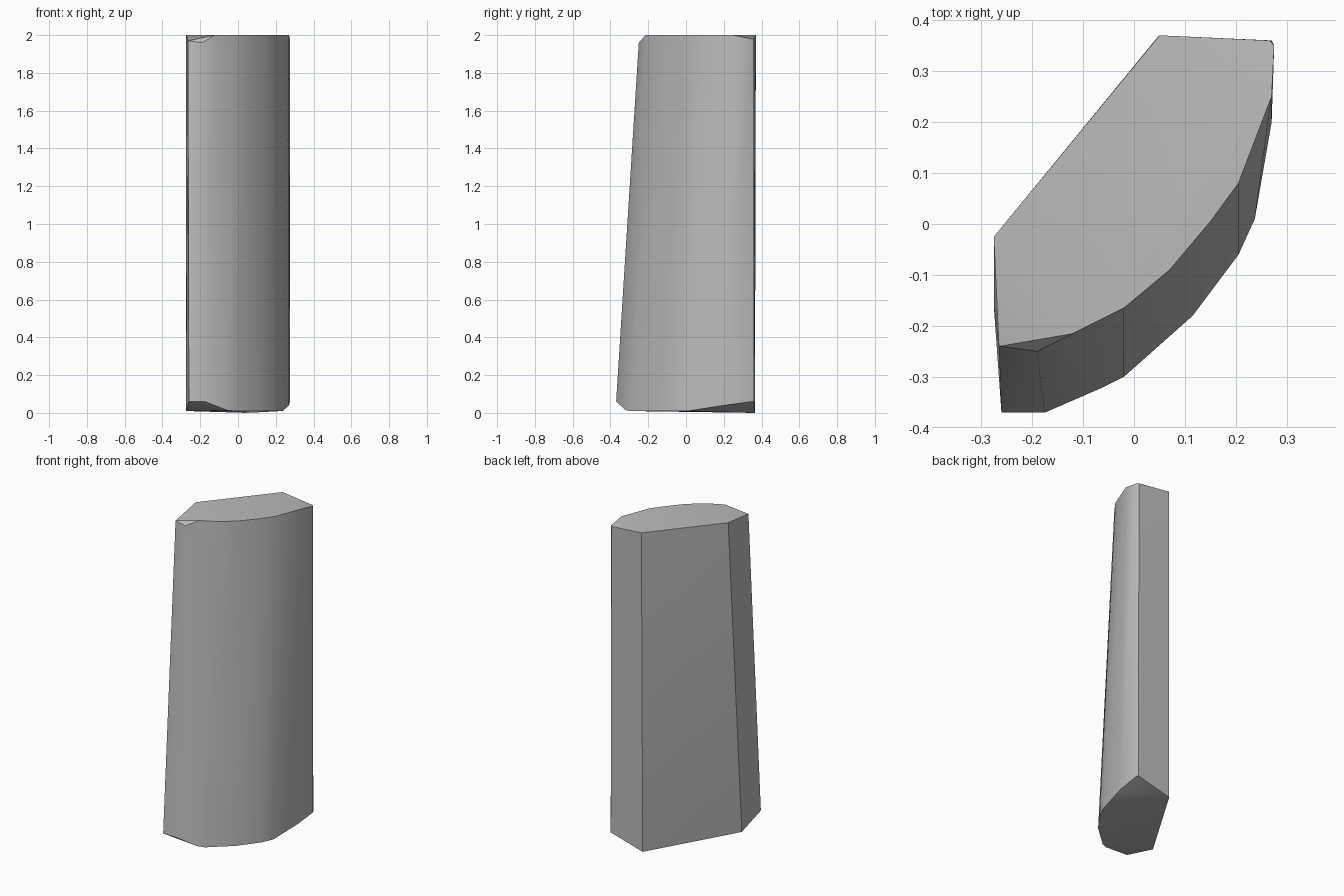
import bpy
import bmesh
import math

# Remove the default cube
default_cube = bpy.data.objects.get("Cube")
if default_cube:
    bpy.data.objects.remove(default_cube, do_unlink=True)


def make_material(name, colour):
    mat = bpy.data.materials.new(name)
    mat.use_nodes = True
    mat.diffuse_color = colour
    mat.node_tree.nodes["Principled BSDF"].inputs["Base Color"].default_value = colour
    return mat


def convex_block(name, rings, material, sharp_angle):
    """Wrap a convex skin around the given outlines and shade it."""
    mesh = bpy.data.meshes.new(name)
    bm = bmesh.new()
    for ring in rings:
        for point in ring:
            bm.verts.new(point)
    hull = bmesh.ops.convex_hull(bm, input=bm.verts[:])
    loose = {g for g in hull["geom_interior"] + hull["geom_unused"]
             if isinstance(g, bmesh.types.BMVert)}
    bmesh.ops.delete(bm, geom=list(loose), context="VERTS")
    bmesh.ops.recalc_face_normals(bm, faces=bm.faces[:])
    bm.to_mesh(mesh)
    bm.free()
    mesh.materials.append(material)
    obj = bpy.data.objects.new(name, mesh)
    bpy.context.collection.objects.link(obj)
    bpy.ops.object.select_all(action="DESELECT")
    obj.select_set(True)
    bpy.context.view_layer.objects.active = obj
    bpy.ops.object.shade_smooth_by_angle(angle=math.radians(sharp_angle))
    return obj


# Upper outline: straight back and sides, curved front, chipped corners
top_outline = [
    (-.275, -.025, 2), (.05, .37, 2), (.265, .36, 1.98), (.275, .35, 1.98),
    (.27, .25, 2), (.205, .08, 2), (.15, .005, 2), (.07, -.09, 2),
    (-.02, -.165, 2), (-.12, -.215, 2), (-.19, -.25, 1.96), (-.265, -.24, 1.97),
]

# Lower outline: same shape pushed forward, with two bevelled corners
bottom_outline = [
    (-.275, -.16, .01), (.045, .365, 0), (.27, .36, .06), (.275, .35, .06),
    (.27, .2, .04), (.237, .01, .01), (.205, -.06, .01), (.115, -.18, .01),
    (-.02, -.3, .01), (-.06, -.32, .015), (-.175, -.37, .06), (-.26, -.37, .06),
]

stone_grey = make_material("stone grey", (.5, .5, .5, 1))
convex_block("stone_pillar", [top_outline, bottom_outline], stone_grey, 30)
